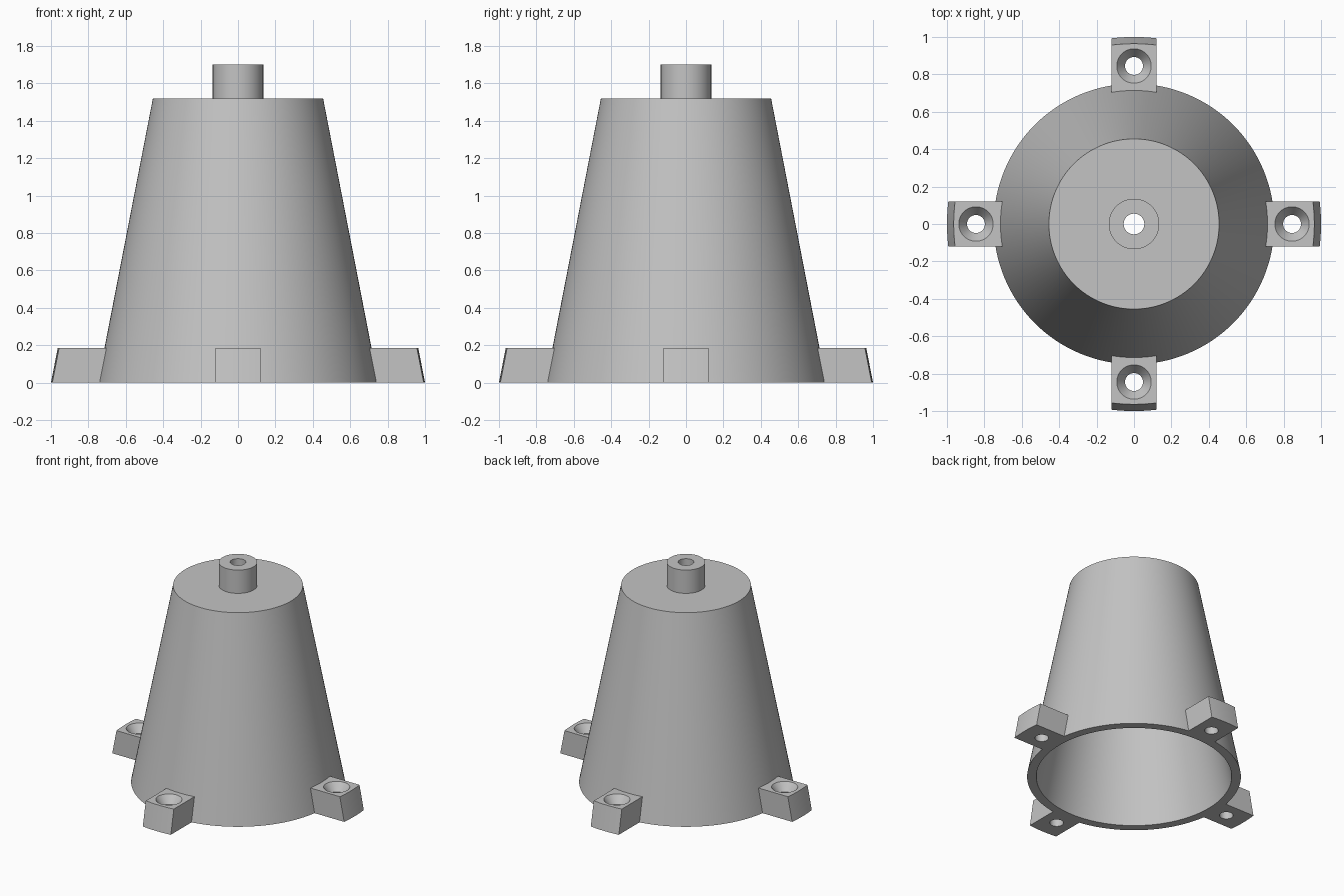
import bpy, bmesh, math
from mathutils import Matrix

if "Cube" in bpy.data.objects:
    bpy.data.objects.remove(bpy.data.objects["Cube"])

grey = bpy.data.materials.new("plain grey")
grey.diffuse_color = (0.55, 0.55, 0.55, 1)
grey.use_nodes = True
grey.node_tree.nodes["Principled BSDF"].inputs["Base Color"].default_value = grey.diffuse_color


def make_object(name, bm):
    bmesh.ops.recalc_face_normals(bm, faces=bm.faces)
    mesh = bpy.data.meshes.new(name)
    bm.to_mesh(mesh)
    bm.free()
    mesh.materials.append(grey)
    obj = bpy.data.objects.new(name, mesh)
    bpy.context.collection.objects.link(obj)
    return obj


def lathe(name, profile, sides, x=0.0):
    """Revolve a closed (radius, z) profile; radius 0 closes on the axis."""
    bm = bmesh.new()
    rings = []
    for i in range(sides):
        a = 2 * math.pi * i / sides
        rings.append([bm.verts.new((x + r * math.cos(a), r * math.sin(a), z))
                      for r, z in profile])
    n = len(profile)
    for i in range(sides):
        a, b = rings[i], rings[(i + 1) % sides]
        for j in range(n):
            k = (j + 1) % n
            if profile[j][0] == 0 and profile[k][0] == 0:
                continue
            bm.faces.new((a[j], a[k], b[k], b[j]))
    bmesh.ops.remove_doubles(bm, verts=bm.verts, dist=1e-6)
    return make_object(name, bm)


def smooth(obj):
    bpy.ops.object.select_all(action='DESELECT')
    obj.select_set(True)
    bpy.context.view_layer.objects.active = obj
    bpy.ops.object.shade_smooth_by_angle(angle=math.radians(30))


# Hollow tapered body with a drilled post on top
body = lathe("tapered_body", [
    (0.055, 1.70), (0.135, 1.70), (0.135, 1.52), (0.455, 1.52),
    (0.75, 0), (0.685, 0), (0.40, 1.45), (0.055, 1.45)], 128)
smooth(body)

# Countersunk screw hole cutter
HEIGHT, HALF = 0.185, 0.12
cutter = lathe("screw_hole_cutter", [
    (0, -0.05), (0.048, -0.05), (0.048, 0.125), (0.092, HEIGHT),
    (0.092, 0.3), (0, 0.3)], 48, x=0.845)
cutter.hide_render = True

# Mounting tab: straight sides, curved and sloped outer and inner faces
bm = bmesh.new()
STEPS = 8
sections = []
for i in range(STEPS + 1):
    y = -HALF + 2 * HALF * i / STEPS
    sections.append([bm.verts.new((math.sqrt(r * r - y * y), y, z)) for r, z in
                     ((0.745, 0), (1.0, 0), (0.964, HEIGHT), (0.709, HEIGHT))])
for a, b in zip(sections, sections[1:]):
    for j in range(4):
        k = (j + 1) % 4
        bm.faces.new((a[j], a[k], b[k], b[j]))
bm.faces.new(sections[0])
bm.faces.new(sections[-1])
tab = make_object("mounting_tab_1", bm)

cut = tab.modifiers.new("screw hole", 'BOOLEAN')
cut.operation = 'DIFFERENCE'
cut.solver = 'EXACT'
cut.object = cutter
bpy.context.view_layer.objects.active = tab
tab.select_set(True)
bpy.ops.object.modifier_apply(modifier=cut.name)
bpy.data.objects.remove(cutter)
smooth(tab)

# Repeat the tab around the base
for i in range(1, 4):
    copy = tab.copy()
    copy.data = tab.data.copy()
    copy.name = f"mounting_tab_{i + 1}"
    copy.matrix_world = Matrix.Rotation(i * math.pi / 2, 4, 'Z')
    bpy.context.collection.objects.link(copy)
